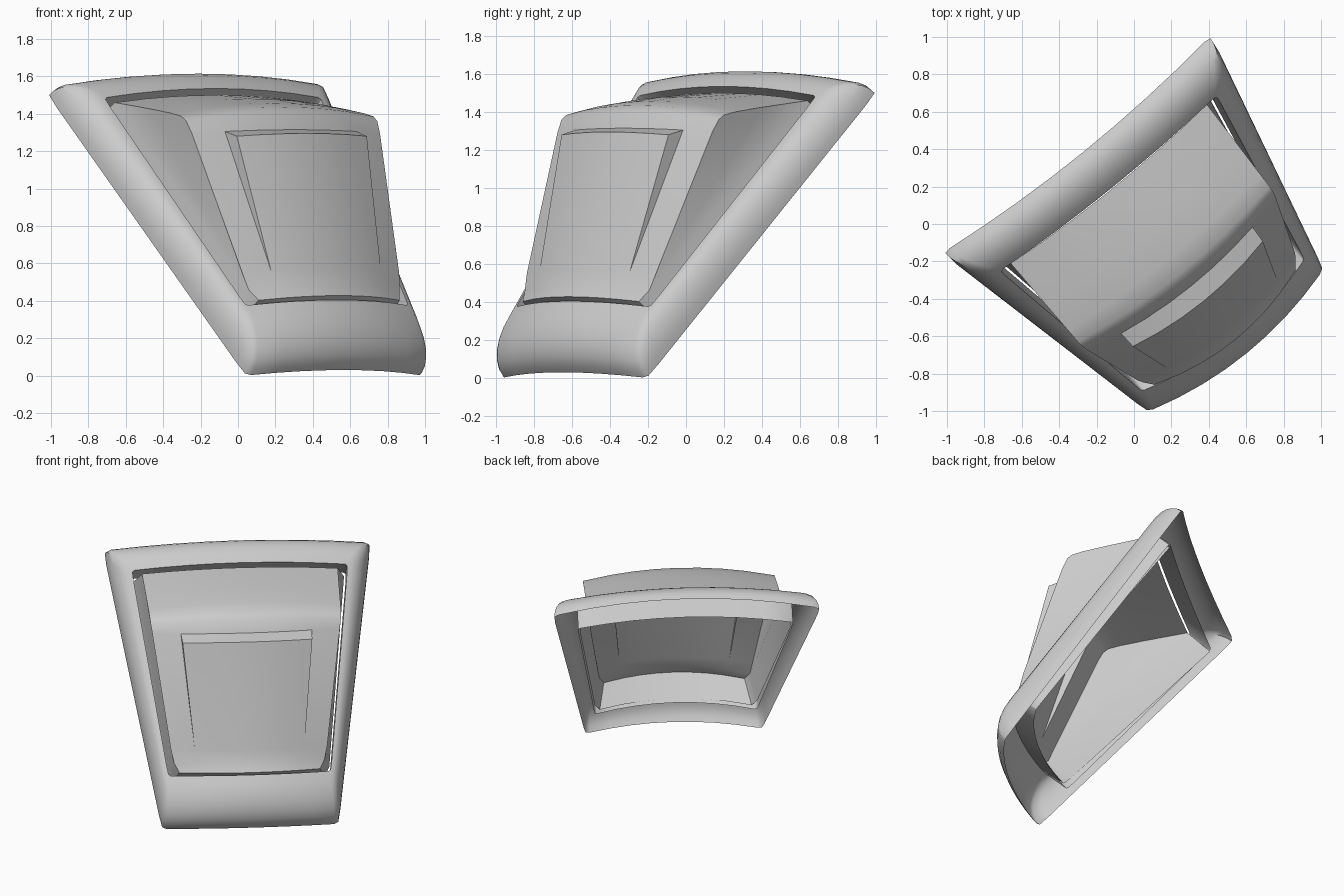
import bpy, bmesh, math
from mathutils import Vector

if "Cube" in bpy.data.objects:
    bpy.data.objects.remove(bpy.data.objects["Cube"])

grey = bpy.data.materials.new("light_grey")
grey.use_nodes = True
grey.diffuse_color = (0.6, 0.6, 0.6, 1)
grey.node_tree.nodes["Principled BSDF"].inputs["Base Color"].default_value = (0.6, 0.6, 0.6, 1)

TURN = math.radians(39)             # heading of the whole part
NORMAL = Vector((0, -0.74, 0.67))   # outward direction of the sloping opening


def row(u, v, z, dv, dz, n=8, trim=0.0):
    """Bowed line across the part, from its right to its left; v is forward."""
    pts = []
    for i in range(n + 1):
        t = (2 * i / n - 1) * (1 - trim)
        bow = 1 - t * t
        pts.append(Vector((u * t, -v - dv * bow, z + dz * bow)))
    return pts


def hood_row(u, v, z, dv, dz):
    """Row whose inner points line up with the panel edges."""
    ends = row(u, v, z, dv, dz, n=1)
    return [ends[0]] + row(u, v, z, dv, dz, n=6, trim=0.3) + [ends[1]]


def ring(low, high, trim):
    """Closed four-sided loop with softened corners."""
    a, b = row(*low, trim=trim), row(*high, trim=trim)[::-1]
    corners = [Vector((s * e[0], -e[1], e[2])) for e, s in ((low, 1), (high, 1), (high, -1), (low, -1))]
    br, tr, tl, bl = corners

    def side(p, q, before, after):
        mids = [p.lerp(q, f) for f in (0.05, 0.3, 0.5, 0.7, 0.95)]
        first = p * 0.7 + (before + mids[0]) * 0.15
        last = q * 0.7 + (after + mids[-1]) * 0.15
        return [first] + mids + [last]
    return a + side(br, tr, a[-1], b[0]) + b + side(tl, bl, b[-1], a[0])


def bridge(bm, rows, closed=False):
    vs = [[bm.verts.new(p) for p in r] for r in rows]
    for r, s in zip(vs, vs[1:]):
        n = len(r)
        for i in range(n if closed else n - 1):
            j = (i + 1) % n
            bm.faces.new((r[i], r[j], s[j], s[i]))
    return vs


def finish(name, bm, angle):
    bmesh.ops.recalc_face_normals(bm, faces=bm.faces)
    # keep the open shells facing outward
    if sum(f.normal.dot(NORMAL) * f.calc_area() for f in bm.faces) < 0:
        bmesh.ops.reverse_faces(bm, faces=bm.faces)
    me = bpy.data.meshes.new(name)
    bm.to_mesh(me)
    bm.free()
    me.materials.append(grey)
    ob = bpy.data.objects.new(name, me)
    bpy.context.collection.objects.link(ob)
    ob.rotation_euler.z = TURN
    ob.location = (0.03 * math.cos(TURN), 0.03 * math.sin(TURN), 0)
    bpy.ops.object.select_all(action='DESELECT')
    ob.select_set(True)
    bpy.context.view_layer.objects.active = ob
    bpy.ops.object.shade_smooth_by_angle(angle=math.radians(angle))


# Rounded frame around the opening, with a deep wall turning inward
outer = ring((0.61, 0.78, 0.0, 0.085, 0.03), (0.922, -0.525, 1.51, 0.055, 0.075), 0.05)
inner = ring((0.56, 0.72, 0.375, 0.09, 0.03), (0.745, -0.255, 1.485, 0.03, 0.05), 0.025)
rings = []
for k in range(8):
    a = k / 7 * math.pi / 2
    loop = []
    for p, q in zip(outer, inner):
        d = q - p
        up = NORMAL * d.dot(NORMAL)
        loop.append(p + up * math.sin(a) + (d - up) * (1 - math.cos(a)))
    rings.append(loop)
rings.append([p - NORMAL * 0.2 for p in inner])
bm = bmesh.new()
bridge(bm, rings, closed=True)
finish("frame", bm, 45)

# Hood: roof curving down into the front face
stations = [
    (0.675, -0.25, 1.46, 0.03, 0.04),
    (0.667, 0.05, 1.425, 0.03, 0.055),
    (0.662, 0.22, 1.402, 0.04, 0.055),
    (0.66, 0.30, 1.385, 0.06, 0.05),
    (0.657, 0.335, 1.36, 0.075, 0.04),
    (0.647, 0.37, 1.295, 0.08, 0.02),
    (0.54, 0.665, 0.55, 0.09, 0.02),
    (0.52, 0.695, 0.46, 0.09, 0.02),
    (0.485, 0.737, 0.403, 0.085, 0.025),
]
bm = bmesh.new()
grid = bridge(bm, [hood_row(*s) for s in stations])

# Raised wedge panel, pulled out of the front face and fading at its foot
top, foot = grid[5][1:-1], grid[6][1:-1]
bmesh.ops.delete(bm, geom=[f for f in bm.faces if all(v in top + foot for v in f.verts)], context='FACES_ONLY')
lip = [bm.verts.new(p) for p in row(0.447, 0.505, 1.28, 0.05, 0.015, n=6)]
for i in range(6):
    bm.faces.new((top[i], top[i + 1], lip[i + 1], lip[i]))
    bm.faces.new((lip[i], lip[i + 1], foot[i + 1], foot[i]))
for i in (0, -1):
    bm.faces.new((top[i], lip[i], foot[i]))

# Flat side walls
for i in (0, -1):
    bm.faces.new([r[i] for r in grid[:-1]])

# Skirt running down inside the frame along the sides and front
edge = [grid[0][0], grid[-2][0]] + grid[-1] + [grid[-2][-1], grid[0][-1]]
skirt = []
for v in edge:
    p = v.co - NORMAL * 0.2
    p.x *= 1.08
    skirt.append(bm.verts.new(p))
for i in range(len(edge) - 1):
    bm.faces.new((edge[i], edge[i + 1], skirt[i + 1], skirt[i]))
for i, k in ((0, 1), (-1, -2)):
    bm.faces.new((grid[-2][i], grid[-1][i], grid[-1][k], grid[-2][k])) if not bm.faces.get(
        (grid[-2][i], grid[-1][i], grid[-1][k], grid[-2][k])) else None
finish("hood", bm, 32)
